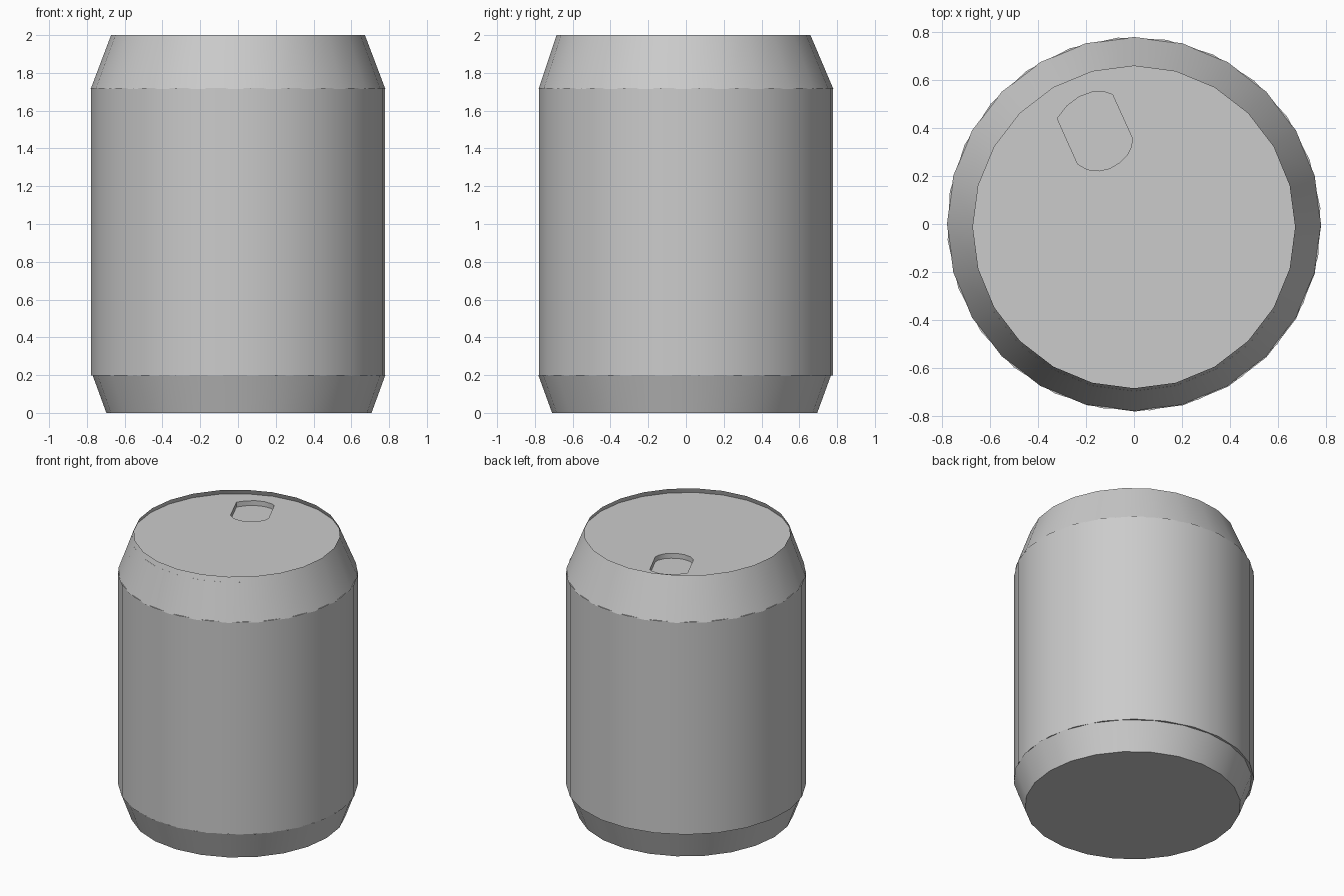
import bpy, bmesh, math

if "Cube" in bpy.data.objects:
    bpy.data.objects.remove(bpy.data.objects["Cube"])

SIDES = 24
metal = bpy.data.materials.new("grey metal")
metal.diffuse_color = (0.6, 0.6, 0.6, 1)
metal.use_nodes = True
metal.node_tree.nodes["Principled BSDF"].inputs["Base Color"].default_value = metal.diffuse_color


def finish(name, bm, smooth=True):
    mesh = bpy.data.meshes.new(name)
    bm.to_mesh(mesh)
    bm.free()
    mesh.materials.append(metal)
    obj = bpy.data.objects.new(name, mesh)
    bpy.context.collection.objects.link(obj)
    if smooth:
        bpy.ops.object.select_all(action='DESELECT')
        obj.select_set(True)
        bpy.context.view_layer.objects.active = obj
        bpy.ops.object.shade_smooth_by_angle(angle=math.radians(30))
    return obj


def ring(bm, radius, z, turn, centre):
    steps = [math.radians(turn + 360 * i / SIDES) for i in range(SIDES)]
    return [bm.verts.new((centre[0] + radius * math.cos(a),
                          centre[1] + radius * math.sin(a), z)) for a in steps]


def bridge(bm, low, high):
    n = len(low)
    for i in range(n):
        j = (i + 1) % n
        bm.faces.new((low[i], low[j], high[j], high[i]))


def shell(name, low, high, turn, cap_low=False, cap_high=False):
    """Tapered wall between two rings given as (radius, z, centre)."""
    bm = bmesh.new()
    a = ring(bm, low[0], low[1], turn, low[2])
    b = ring(bm, high[0], high[1], turn, high[2])
    bridge(bm, a, b)
    if cap_low:
        bm.faces.new(a[::-1])
    if cap_high:
        bm.faces.new(b)
    return finish(name, bm)


# Can walls: straight body between two tapered ends
shell("body", (0.78, 0.197, (0, 0)), (0.78, 1.72, (0, 0)), 5, True, True)
shell("bottom_taper", (0.702, 0, (0.005, -0.007)), (0.775, 0.2, (0.005, -0.007)),
      0, cap_low=True)
shell("top_taper", (0.78, 1.715, (0, 0)), (0.672, 2, (0, -0.013)), 0)

# Recessed lid with a sunken drinking opening
LID_Z, FLOOR_Z = 1.965, 1.93
opening = [(-0.32, 0.44), (-0.235, 0.25), (-0.195, 0.227), (-0.145, 0.222),
           (-0.10, 0.232), (-0.06, 0.256), (-0.03, 0.285), (-0.01, 0.325),
           (-0.008, 0.36), (-0.09, 0.54), (-0.12, 0.55), (-0.175, 0.55),
           (-0.23, 0.53), (-0.28, 0.492)]
bm = bmesh.new()
outer = ring(bm, 0.685, LID_Z, 0, (0, -0.012))
inner = [bm.verts.new((x, y, LID_Z)) for x, y in opening]
edges = [bm.edges.new((loop[i - 1], loop[i]))
         for loop in (outer, inner) for i in range(len(loop))]
bmesh.ops.triangle_fill(bm, use_beauty=True, use_dissolve=False,
                        edges=edges, normal=(0, 0, 1))
floor = [bm.verts.new((x, y, FLOOR_Z)) for x, y in opening]
bridge(bm, inner, floor)
bm.faces.new(floor)
for face in bm.faces:
    face.normal_update()
    if abs(face.normal.z) > 0.5 and face.normal.z < 0:
        face.normal_flip()
finish("lid", bm)
